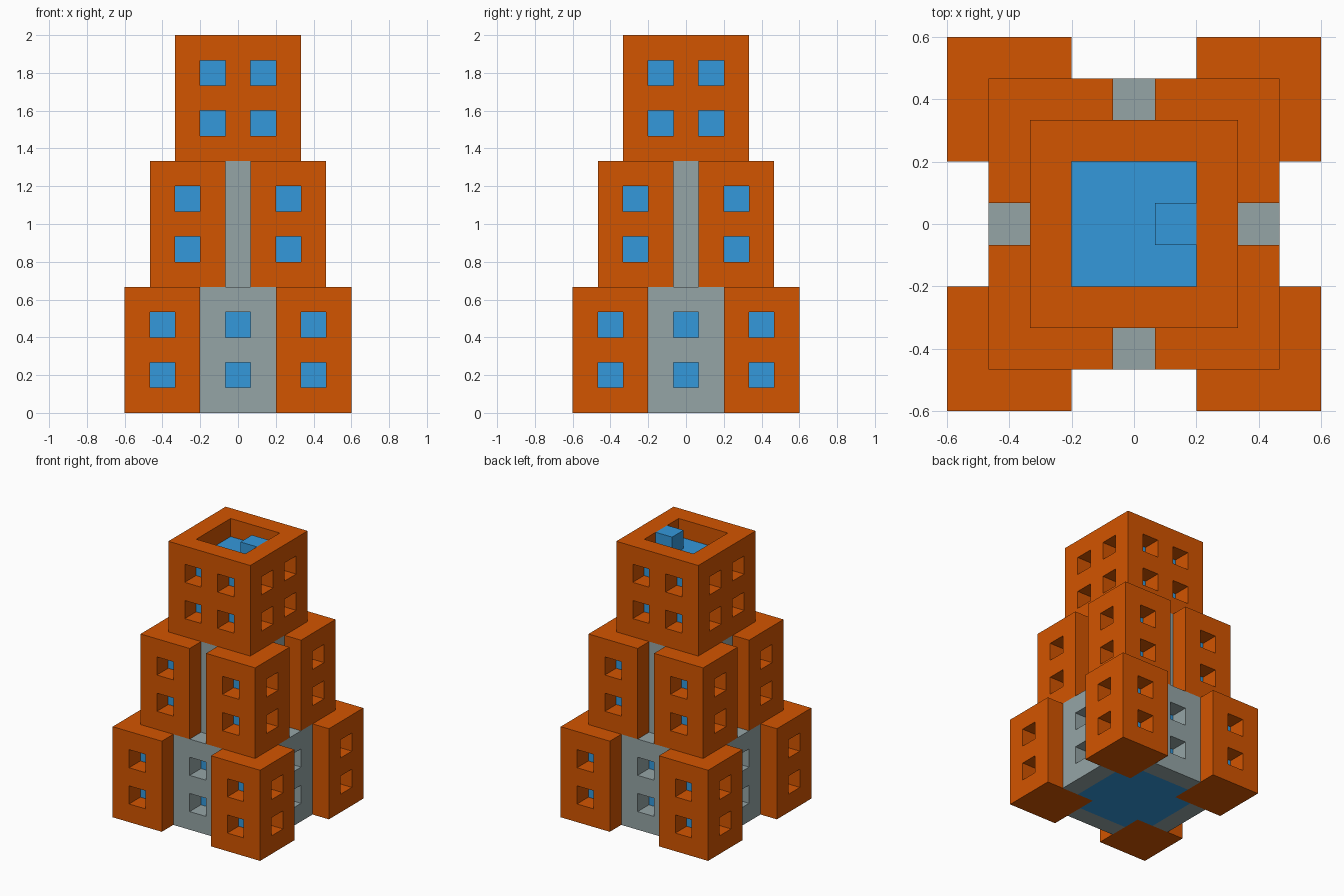
import bpy
import bmesh
from math import pi
from mathutils import Vector

cube = bpy.data.objects.get("Cube")
if cube:
    bpy.data.objects.remove(cube, do_unlink=True)

U = 2 / 30       # one building module
DEPTH = 1.97     # window recess, in modules


def material(name, rgb):
    m = bpy.data.materials.new(name)
    m.use_nodes = True
    color = (*rgb, 1)
    m.diffuse_color = color
    node = next(n for n in m.node_tree.nodes if n.type == 'BSDF_PRINCIPLED')
    node.inputs["Base Color"].default_value = color
    node.inputs["Roughness"].default_value = 0.9
    return m


ORANGE = material("burnt orange", (0.651, 0.089, 0.0))
GREY = material("concrete grey", (0.301, 0.376, 0.381))
BLUE = material("glass blue", (0.034, 0.314, 0.708))


def box_mesh(lo, hi):
    """Box between two corners given in modules."""
    bm = bmesh.new()
    bmesh.ops.create_cube(bm, size=1)
    for v in bm.verts:
        for i in range(3):
            v.co[i] = hi[i] if v.co[i] > 0 else lo[i]
    return bm


def slice_at(bm, axis, values):
    normal = Vector((0, 0, 0))
    normal[axis] = 1
    for value in values:
        bmesh.ops.bisect_plane(bm, geom=bm.verts[:] + bm.edges[:] + bm.faces[:],
                               plane_co=normal * value, plane_no=normal)


def recess(bm, normal, spans, depth):
    """Push in the outer faces whose centres lie in the spans {axis: [(a, b)]}."""
    n = Vector(normal)
    outer = max(v.co.dot(n) for v in bm.verts)
    picked = []
    for f in bm.faces:
        c = f.calc_center_median()
        if f.normal.dot(n) > 0.9 and abs(c.dot(n) - outer) < 0.01:
            if all(any(a < c[ax] < b for a, b in s) for ax, s in spans.items()):
                picked.append(f)
    geom = bmesh.ops.extrude_face_region(bm, geom=picked)["geom"]
    leftover = [f for f in picked if f.is_valid]
    if leftover:
        bmesh.ops.delete(bm, geom=leftover, context='FACES_ONLY')
    for g in geom:
        if isinstance(g, bmesh.types.BMVert):
            g.co -= n * depth
        elif isinstance(g, bmesh.types.BMFace):
            g.material_index = 1
    bm.normal_update()


def finish(bm, name, mats, turns=1):
    """Scale to size and place copies turned about the centre."""
    bmesh.ops.scale(bm, vec=(U, U, U), verts=bm.verts)
    bmesh.ops.recalc_face_normals(bm, faces=bm.faces)
    mesh = bpy.data.meshes.new(name)
    bm.to_mesh(mesh)
    bm.free()
    for m in mats:
        mesh.materials.append(m)
    for k in range(turns):
        obj = bpy.data.objects.new(f"{name}_{k + 1}" if turns > 1 else name, mesh)
        obj.rotation_euler.z = k * pi / 2
        bpy.context.collection.objects.link(obj)


def storeys(z):
    """Heights of the two window rows in a tier starting at z."""
    return [(z + 2, z + 4), (z + 6, z + 8)]


def edges(spans):
    return [e for span in spans for e in span]


# Corner towers of the lower two tiers
for name, inner, z in (("lower_corner_tower", 3, 0), ("middle_corner_tower", 1, 10)):
    bm = box_mesh((inner, -inner - 6, z), (inner + 6, -inner, z + 10))
    rows = storeys(z)
    x_span = [(inner + 2, inner + 4)]
    y_span = [(-inner - 4, -inner - 2)]
    for axis, spans in enumerate((x_span, y_span, rows)):
        slice_at(bm, axis, edges(spans))
    recess(bm, (0, -1, 0), {0: x_span, 2: rows}, DEPTH)
    recess(bm, (1, 0, 0), {1: y_span, 2: rows}, DEPTH)
    finish(bm, name, (ORANGE, BLUE), 4)

# Grey walls with windows between the lower towers
bm = box_mesh((-3, -7, 0), (3, -5, 10))
middle, rows = [(-1, 1)], storeys(0)
slice_at(bm, 0, edges(middle))
slice_at(bm, 2, edges(rows))
recess(bm, (0, -1, 0), {0: middle, 2: rows}, DEPTH)
finish(bm, "lower_wall", (GREY, BLUE), 4)

# Blue core inside the lower tier, seen from underneath
finish(box_mesh((-3, -3, 0), (3, 3, 10)), "lower_core", (BLUE,))
finish(box_mesh((-3, -5, 0), (3, -3, 10)), "lower_core_arm", (BLUE,), 4)

# Plain grey strips between the middle towers
finish(box_mesh((-1, -5, 10), (1, -3, 20)), "middle_wall", (GREY,), 4)

# Top block with windows on all sides and a sunken roof
bm = box_mesh((-5, -5, 20), (5, 5, 30))
columns, rows = [(-3, -1), (1, 3)], storeys(20)
for axis, spans in enumerate((columns, columns, rows)):
    slice_at(bm, axis, edges(spans))
for side in (-1, 1):
    recess(bm, (side, 0, 0), {1: columns, 2: rows}, DEPTH)
    recess(bm, (0, side, 0), {0: columns, 2: rows}, DEPTH)
recess(bm, (0, 0, 1), {0: [(-3, 3)], 1: [(-3, 3)]}, 2)
finish(bm, "top_block", (ORANGE, BLUE))

# Small blue hut on the roof
finish(box_mesh((1, -1, 28), (3, 1, 30)), "roof_hut", (BLUE,))
